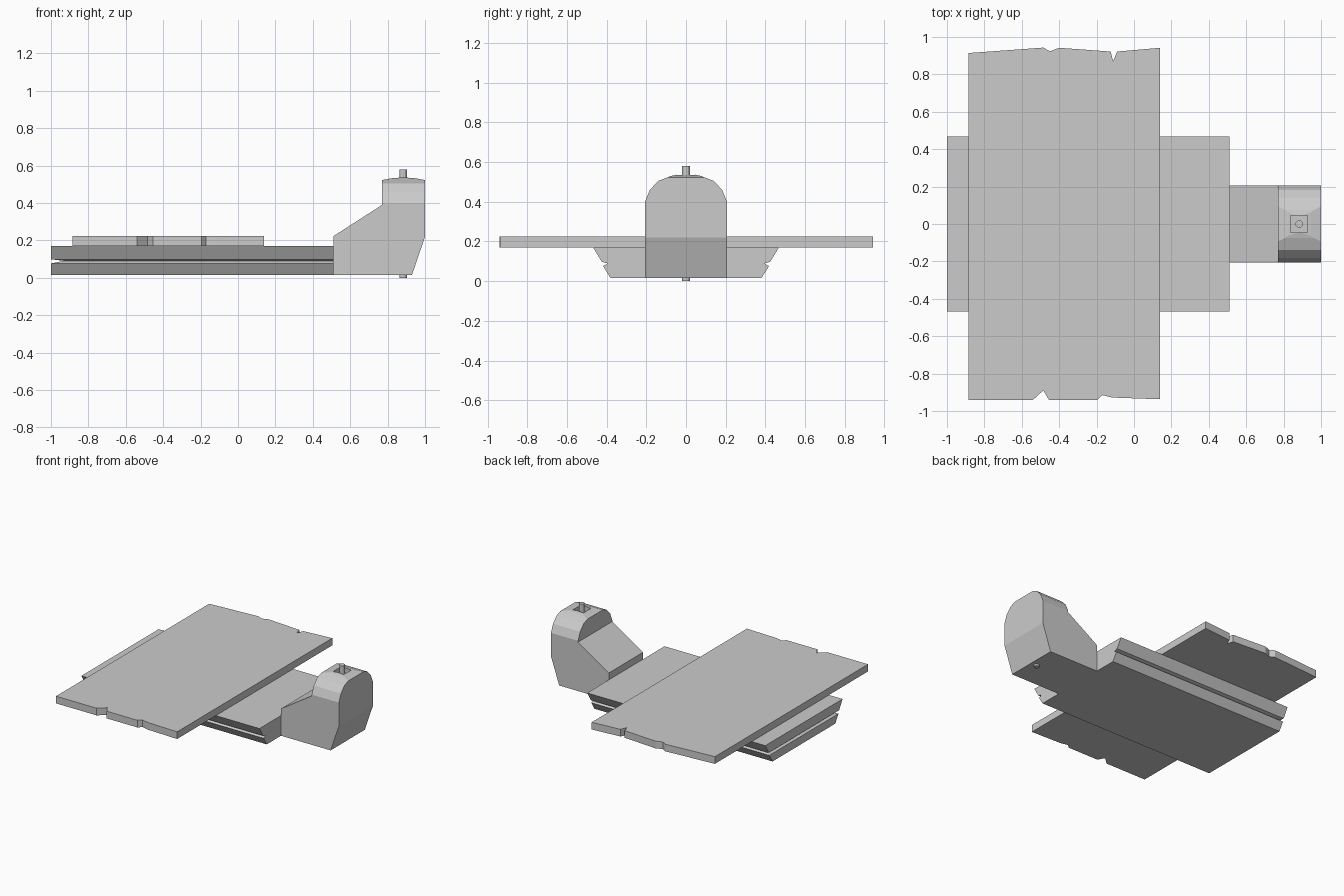
import bpy, bmesh
from mathutils import Vector

if "Cube" in bpy.data.objects:
    bpy.data.objects.remove(bpy.data.objects["Cube"])


def prism(name, pts, axis, lo, hi):
    """Extrude a 2D outline along axis; the outline uses the other two axes in order."""
    bm = bmesh.new()

    def co(p, d):
        c = list(p)
        c.insert("xyz".index(axis), d)
        return Vector(c)

    face = bm.faces.new([bm.verts.new(co(p, lo)) for p in pts])
    ext = bmesh.ops.extrude_face_region(bm, geom=[face])["geom"]
    shift = co((0, 0), hi - lo)
    bmesh.ops.translate(bm, vec=shift, verts=[g for g in ext if isinstance(g, bmesh.types.BMVert)])
    bmesh.ops.recalc_face_normals(bm, faces=bm.faces)
    me = bpy.data.meshes.new(name)
    bm.to_mesh(me)
    bm.free()
    ob = bpy.data.objects.new(name, me)
    bpy.context.collection.objects.link(ob)
    return ob


def carve(ob, tool, op):
    """Apply a boolean and remove the helper."""
    m = ob.modifiers.new("carve", "BOOLEAN")
    m.object, m.operation, m.solver = tool, op, "EXACT"
    dg = bpy.context.evaluated_depsgraph_get()
    me = bpy.data.meshes.new_from_object(ob.evaluated_get(dg))
    ob.modifiers.clear()
    ob.data = me
    bpy.data.objects.remove(tool)


# Base beam: grooved cross-section mirrored left to right
half = [(0.38, 0.015), (0.418, 0.076), (0.395, 0.089), (0.425, 0.098), (0.468, 0.17)]
base = prism("base_beam", half + [(-y, z) for y, z in reversed(half)], "x", -1.0, 0.51)
carve(base, prism("end_groove", [(-1.02, 0.073), (-0.93, 0.091), (-1.02, 0.102)],
                  "y", -0.6, 0.6), "DIFFERENCE")

# Cross plank with splintered ends
plank = [(-0.885, -0.94), (-0.54, -0.94), (-0.485, -0.89), (-0.455, -0.94),
         (-0.195, -0.94), (-0.17, -0.915), (-0.115, -0.928), (0.14, -0.937),
         (0.14, 0.942), (-0.09, 0.922), (-0.112, 0.87), (-0.125, 0.922),
         (-0.40, 0.942), (-0.45, 0.923), (-0.485, 0.943), (-0.885, 0.914)]
prism("cross_plank", plank, "z", 0.17, 0.225)

# Neck and head: side profile intersected with a rounded front profile
side = [(0.51, 0.015), (0.93, 0.015), (1.0, 0.22), (1.0, 0.523), (0.945, 0.533),
        (0.885, 0.537), (0.825, 0.533), (0.77, 0.523), (0.77, 0.39), (0.51, 0.223)]
head = prism("neck_and_head", side, "y", -0.3, 0.3)
arch = [(0.207, -0.1), (0.207, 0.40), (0.182, 0.46), (0.14, 0.505), (0.075, 0.53), (0.04, 0.538)]
carve(head, prism("arch", arch + [(-y, z) for y, z in reversed(arch)], "x", 0.4, 1.1), "INTERSECT")

# Square socket in the head top
s = 0.045
carve(head, prism("socket", [(0.883 - s, -s), (0.883 + s, -s), (0.883 + s, s), (0.883 - s, s)],
                  "z", 0.50, 0.7), "DIFFERENCE")

# Pin running through the head
bpy.ops.mesh.primitive_cylinder_add(vertices=12, radius=0.02, depth=0.58, location=(0.883, 0, 0.29))
bpy.context.object.name = "head_pin"
